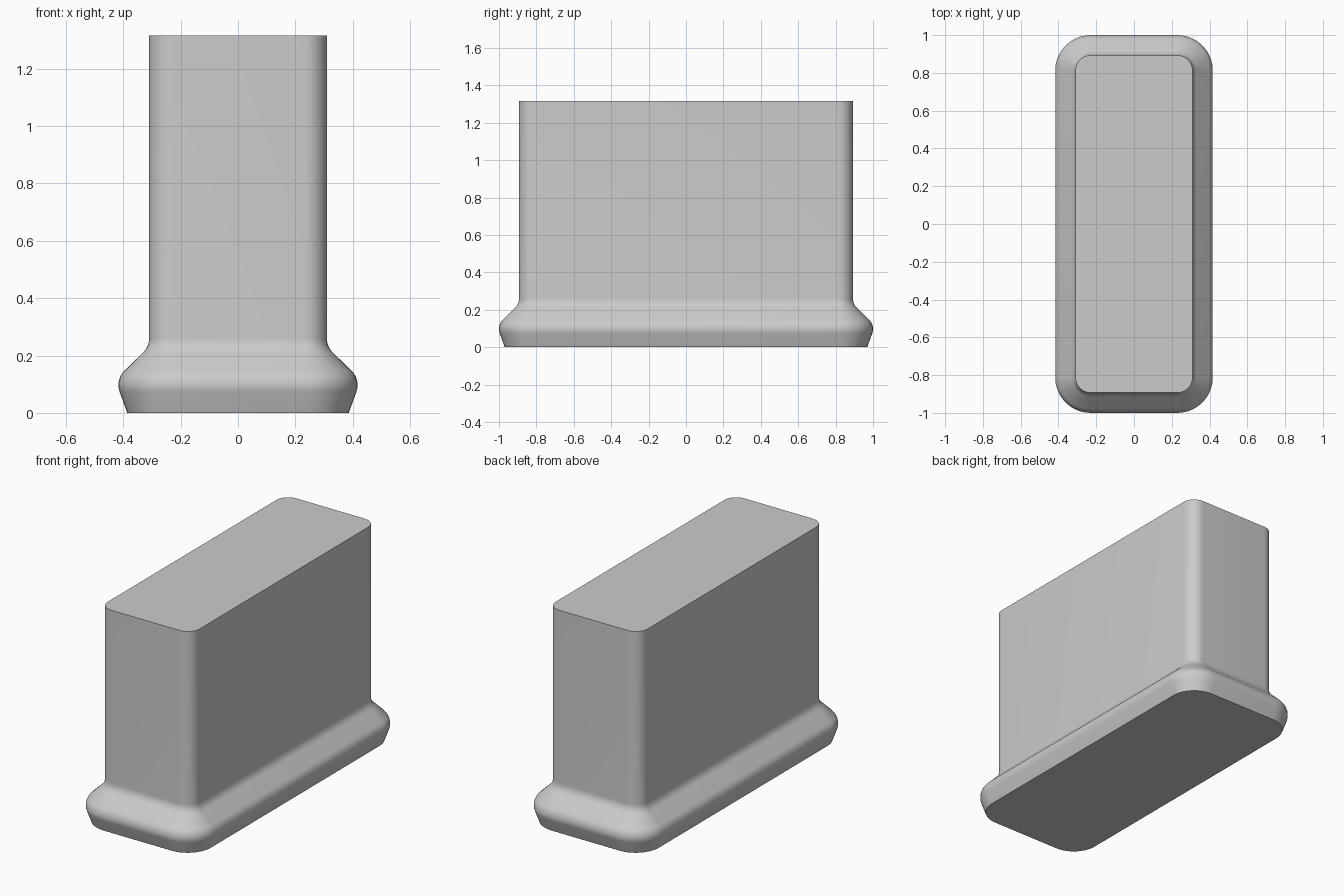
import bpy, bmesh
from math import sin, cos, radians, pi

cube = bpy.data.objects.get("Cube")
if cube:
    bpy.data.objects.remove(cube, do_unlink=True)

HALF_X, HALF_Y, CORNER, HEIGHT = 0.31, 0.893, 0.08, 1.315
STEPS = 10

# Grey material
grey = bpy.data.materials.new("plain_grey")
grey.use_nodes = True
colour = (0.6, 0.6, 0.6, 1)
grey.diffuse_color = colour
grey.node_tree.nodes["Principled BSDF"].inputs["Base Color"].default_value = colour


def arc(cx, cz, r, start, end, n=8):
    angles = [radians(start + (end - start) * i / n) for i in range(n + 1)]
    return [(cx + r * cos(a), cz + r * sin(a)) for a in angles]


def rounded_ring(bm, offset, z):
    """Rounded rectangle grown outward by offset."""
    r = CORNER + offset
    ring = []
    for k, (sx, sy) in enumerate([(1, 1), (-1, 1), (-1, -1), (1, -1)]):
        for i in range(STEPS + 1):
            a = (k + i / STEPS) * pi / 2
            ring.append(bm.verts.new((sx * (HALF_X - CORNER) + r * cos(a),
                                      sy * (HALF_Y - CORNER) + r * sin(a), z)))
    return ring


# Wall profile as (outward offset, height): foot, rounded bulge, cove, straight wall
profile = [(0.076, 0)]
profile += arc(0.037, 0.097, 0.07, -20, 45)
profile += arc(0.07, 0.26, 0.07, 225, 180)
profile += [(0, HEIGHT)]

bm = bmesh.new()
rings = [rounded_ring(bm, o, z) for o, z in profile]
for low, high in zip(rings, rings[1:]):
    for i in range(len(low)):
        j = (i + 1) % len(low)
        bm.faces.new((low[i], low[j], high[j], high[i]))
bm.faces.new(rings[-1])
bm.faces.new(rings[0][::-1])

mesh = bpy.data.meshes.new("flared_block")
bm.to_mesh(mesh)
bm.free()
mesh.materials.append(grey)
block = bpy.data.objects.new("flared_block", mesh)
bpy.context.collection.objects.link(block)

# Smooth walls with sharp top and bottom rims
bpy.ops.object.select_all(action="DESELECT")
block.select_set(True)
bpy.context.view_layer.objects.active = block
bpy.ops.object.shade_smooth_by_angle(angle=radians(30))
